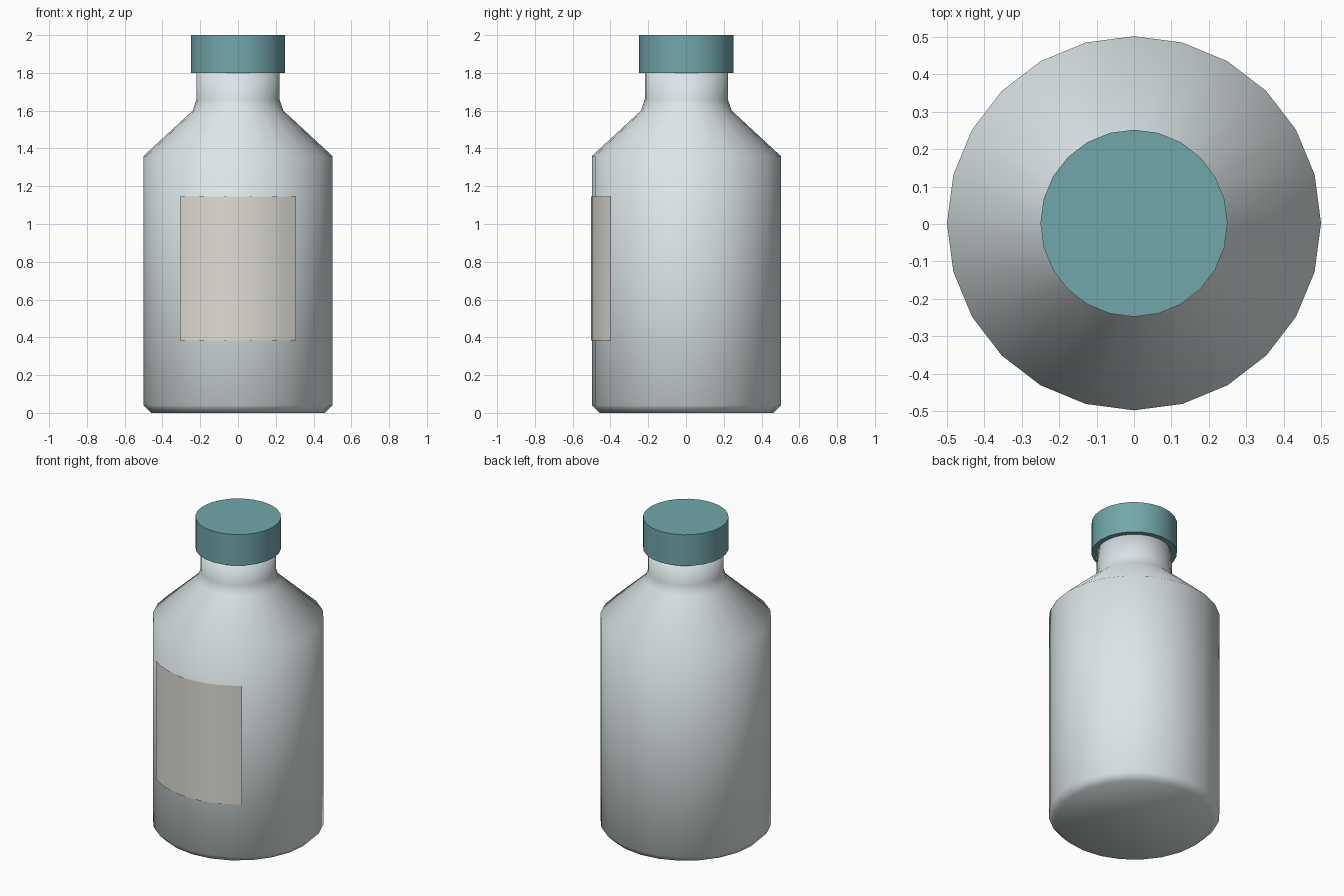
import bpy, bmesh
from math import sin, cos, pi, radians

if "Cube" in bpy.data.objects:
    bpy.data.objects.remove(bpy.data.objects["Cube"])

SIDES = 24
Y0 = 0.002  # body sits slightly back so the label stays within the footprint


def material(name, color):
    m = bpy.data.materials.new(name)
    m.diffuse_color = (*color, 1)
    m.use_nodes = True
    m.node_tree.nodes["Principled BSDF"].inputs["Base Color"].default_value = m.diffuse_color
    return m


def make_object(name, bm, mat, smooth_angle):
    bmesh.ops.recalc_face_normals(bm, faces=bm.faces)
    mesh = bpy.data.meshes.new(name)
    bm.to_mesh(mesh)
    bm.free()
    ob = bpy.data.objects.new(name, mesh)
    bpy.context.collection.objects.link(ob)
    mesh.materials.append(mat)
    bpy.ops.object.select_all(action='DESELECT')
    ob.select_set(True)
    bpy.context.view_layer.objects.active = ob
    if smooth_angle is None:
        bpy.ops.object.shade_smooth()
    else:
        bpy.ops.object.shade_smooth_by_angle(angle=radians(smooth_angle))
    return ob


def lathe(name, profile, mat, smooth_angle=None):
    """Revolve (radius, z) points and cap both ends."""
    bm = bmesh.new()
    rings = [[bm.verts.new((r * cos(2 * pi * i / SIDES), Y0 + r * sin(2 * pi * i / SIDES), z))
              for i in range(SIDES)] for r, z in profile]
    for a, b in zip(rings, rings[1:]):
        for i in range(SIDES):
            j = (i + 1) % SIDES
            bm.faces.new((a[i], a[j], b[j], b[i]))
    bm.faces.new(rings[0][::-1])
    bm.faces.new(rings[-1])
    return make_object(name, bm, mat, smooth_angle)


glass = material("pale_glass", (0.72, 0.79, 0.80))
teal = material("teal_cap", (0.17, 0.39, 0.41))
paper = material("label_paper", (0.74, 0.72, 0.66))

# Bottle body with chamfered base, sloped shoulder and neck
lathe("bottle_body", [(0.46, 0), (0.5, 0.04), (0.5, 1.36), (0.24, 1.6),
                      (0.22, 1.66), (0.22, 1.82)], glass)

# Screw cap
lathe("cap", [(0.25, 1.8), (0.25, 2.0)], teal, 30)

# Curved label wrapped round the front
bm = bmesh.new()
N, HALF, R = 10, radians(37.5), 0.504
cols = []
for i in range(N + 1):
    a = -HALF + 2 * HALF * i / N
    x, y = R * sin(a), Y0 - R * cos(a)
    cols.append((bm.verts.new((x, y, 0.382)), bm.verts.new((x, y, 1.145))))
for a, b in zip(cols, cols[1:]):
    bm.faces.new((a[0], b[0], b[1], a[1]))
label = make_object("label", bm, paper, None)
# Make sure the sheet faces outward
if label.data.polygons[N // 2].normal.y > 0:
    label.data.flip_normals()
